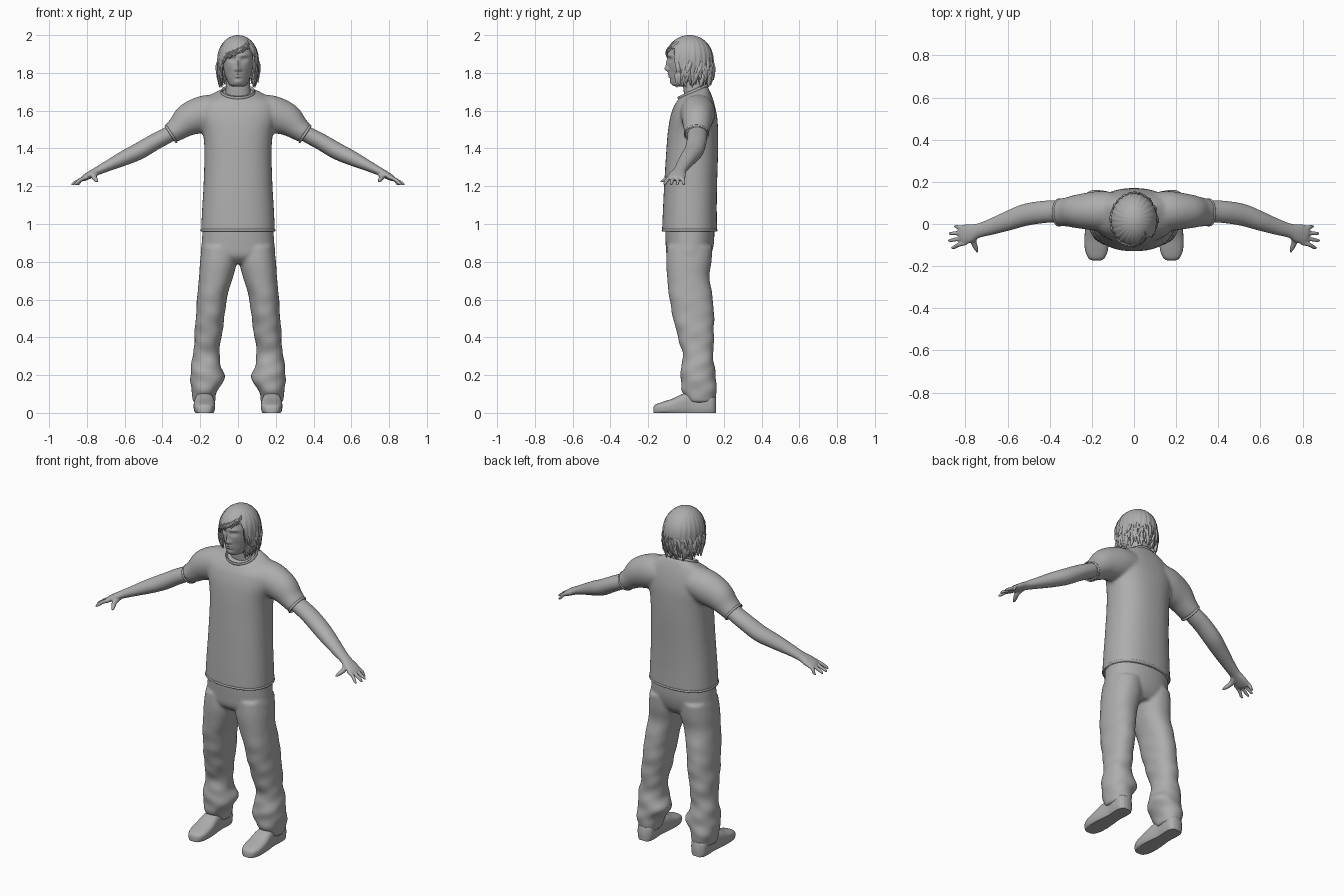
import bpy, bmesh, math, random
from mathutils import Vector

if "Cube" in bpy.data.objects:
    bpy.data.objects.remove(bpy.data.objects["Cube"])

random.seed(4)
TAU = 2 * math.pi
grey = bpy.data.materials.new("plain grey")
grey.diffuse_color = (0.42, 0.42, 0.42, 1)
grey.use_nodes = True
grey.node_tree.nodes["Principled BSDF"].inputs["Base Color"].default_value = grey.diffuse_color


def spline(rows, k):
    """Catmull-Rom through rows of numbers."""
    out = []
    for i in range(len(rows) - 1):
        a, b, c, d = (rows[max(i - 1, 0)], rows[i], rows[i + 1], rows[min(i + 2, len(rows) - 1)])
        for s in range(k):
            t = s / k
            out.append([0.5 * (2 * q + (r - p) * t + (2 * p - 5 * q + 4 * r - w) * t * t
                               + (3 * q - p - 3 * r + w) * t ** 3) for p, q, r, w in zip(a, b, c, d)])
    return out + [list(rows[-1])]


def power(v, p):
    return math.copysign(abs(v) ** p, v)


def circle(n, p=1.0):
    return [(power(math.cos(TAU * i / n), p), power(math.sin(TAU * i / n), p)) for i in range(n)]


def loft(bm, rings, sides=(1,)):
    """Skin closed rings, cap the ends; sides (1, -1) also adds the mirrored copy."""
    for sx in sides:
        vs = [[bm.verts.new((sx * p[0], p[1], p[2])) for p in r] for r in rings]
        n = len(vs[0])
        for a, b in zip(vs, vs[1:]):
            for i in range(n):
                bm.faces.new((a[i], a[(i + 1) % n], b[(i + 1) % n], b[i]))
        bm.faces.new(vs[0])
        bm.faces.new(vs[-1])


def upright(rows, k=6, n=40, p=0.9, shape=None):
    """Stacked rings; rows are z, centre x, front y, back y, half width, tilt."""
    rings = []
    for z, cx, y0, y1, rx, tilt in spline(rows, k):
        ry, cy = (y1 - y0) / 2, (y0 + y1) / 2
        ring = [Vector((cx + rx * c, cy + ry * s, z + tilt * ry * s)) for c, s in circle(n, p)]
        rings.append([shape(v, cx, cy) for v in ring] if shape else ring)
    return rings


def tube(rows, k=5, n=16):
    """Rings square to a path; rows are x, y, z, half breadth, half thickness."""
    rows = spline(rows, k)
    pts = [Vector(r[:3]) for r in rows]
    ref = Vector((0, 1, 0)) if abs((pts[-1] - pts[0]).normalized().y) < 0.75 else Vector((1, 0, 0))
    rings = []
    for i, r in enumerate(rows):
        t = (pts[min(i + 1, len(pts) - 1)] - pts[max(i - 1, 0)]).normalized()
        v = (ref - t * ref.dot(t)).normalized()
        u = v.cross(t)
        rings.append([pts[i] + v * r[3] * c + u * r[4] * s for c, s in circle(n)])
    return rings


def finish(bm, name, voxel=0, smooth=0):
    bmesh.ops.recalc_face_normals(bm, faces=bm.faces)
    me = bpy.data.meshes.new(name)
    bm.to_mesh(me)
    bm.free()
    me.materials.append(grey)
    ob = bpy.data.objects.new(name, me)
    bpy.context.collection.objects.link(ob)
    bpy.ops.object.select_all(action='DESELECT')
    ob.select_set(True)
    bpy.context.view_layer.objects.active = ob
    bpy.ops.object.shade_smooth_by_angle(angle=math.radians(50))
    if voxel:
        m = ob.modifiers.new("blend", 'REMESH')
        m.mode, m.voxel_size, m.use_smooth_shade = 'VOXEL', voxel, True
        s = ob.modifiers.new("soften", 'SMOOTH')
        s.factor, s.iterations = 0.5, smooth
    return ob


# Shirt: torso and sleeves blended into one skin
bm = bmesh.new()
loft(bm, upright([(0.96, 0, -.127, .165, .196, 0), (1.08, 0, -.122, .163, .190, 0),
                  (1.22, 0, -.115, .165, .182, 0), (1.38, 0, -.105, .17, .178, 0),
                  (1.48, 0, -.097, .17, .185, 0), (1.56, 0, -.085, .166, .205, 0),
                  (1.625, 0, -.066, .152, .205, .05), (1.665, 0, -.05, .135, .17, .2),
                  (1.69, 0, -.042, .118, .118, .38), (1.698, 0, -.038, .108, .088, .44)], p=0.85))
loft(bm, tube([(.10, .062, 1.60, .09, .085), (.175, .062, 1.585, .093, .096), (.258, .06, 1.553, .082, .088),
               (.315, .057, 1.508, .07, .065), (.358, .055, 1.475, .064, .053)], n=28), (1, -1))
finish(bm, "shirt", 0.009, 7)

# Collar band, shirt hem and sleeve hems
bm = bmesh.new()


def band(centre, u, v, r, sides=(1,), p=1.0):
    for sx in sides:
        vs = []
        for c, s in circle(44, p):
            o = centre + u * c + v * s
            d = (o - centre).normalized()
            w = u.cross(v).normalized()
            vs.append([bm.verts.new(Vector((sx * q.x, q.y, q.z)))
                       for q in (o + d * r * a + w * r * 1.6 * b for a, b in circle(8))])
        for i in range(44):
            for j in range(8):
                a, b = vs[i], vs[(i + 1) % 44]
                bm.faces.new((a[j], a[(j + 1) % 8], b[(j + 1) % 8], b[j]))


band(Vector((0, .035, 1.699)), Vector((.086, 0, 0)), Vector((0, .073, .033)), .006)
band(Vector((0, .019, .967)), Vector((.194, 0, 0)), Vector((0, .144, 0)), .004, p=0.85)
band(Vector((.355, .055, 1.477)), Vector((.029, 0, .044)), Vector((0, .063, 0)), .004, (1, -1))
finish(bm, "shirt_hems")


# Trousers: hips and baggy legs with soft folds
def folds(v, cx, cy):
    a = math.atan2(v.y - cy, v.x - cx)
    low = max(0, min(1, (0.75 - v.z) / 0.5))
    k = 1 + low * (0.035 * math.sin(46 * v.z + 2 * a) + 0.02 * math.sin(75 * v.z - 3 * a + 1))
    return Vector((cx + (v.x - cx) * k, cy + (v.y - cy) * k, v.z))


bm = bmesh.new()
loft(bm, upright([(0.79, 0, -.06, .10, .14, 0), (0.83, 0, -.10, .13, .195, 0), (0.90, 0, -.108, .148, .192, 0),
                  (0.985, 0, -.11, .15, .186, 0)]))
loft(bm, upright([(.055, .178, .015, .15, .058, 0), (.09, .18, -.005, .157, .064, 0), (.13, .175, -.025, .162, .073, 0),
                  (.19, .16, -.03, .16, .09, 0), (.25, .17, -.022, .148, .08, 0), (.32, .167, -.02, .145, .068, 0),
                  (.42, .157, -.048, .148, .073, 0), (.52, .146, -.072, .148, .076, 0),
                  (.62, .136, -.09, .14, .08, 0), (.72, .116, -.1, .124, .09, 0),
                  (.80, .104, -.105, .135, .097, 0), (.88, .10, -.10, .14, .09, 0)], shape=folds), (1, -1))
finish(bm, "trousers", 0.009, 4)

# Shoes: flat-bottomed loft from toe to heel
bm = bmesh.new()
rings = []
for y, w, h in spline([(-.173, .018, .03), (-.162, .038, .044), (-.125, .054, .058), (-.07, .057, .076),
                       (-.02, .053, .1), (.04, .046, .115), (.1, .05, .115), (.14, .045, .1), (.158, .026, .08)], 4):
    rings.append([Vector((.178 + w * c, y, h / 2 + h / 2 * (s if s > 0 else max(-1, s * 1.5))))
                  for c, s in circle(28, 0.75)])
loft(bm, rings, (1, -1))
finish(bm, "shoes")

# Arms and hands with fingers
bm = bmesh.new()
loft(bm, tube([(.30, .058, 1.515, .05, .042), (.37, .06, 1.472, .052, .043), (.44, .056, 1.435, .053, .044),
               (.52, .042, 1.388, .052, .045), (.60, .014, 1.35, .046, .04), (.68, -.014, 1.312, .038, .03),
               (.74, -.032, 1.283, .034, .023), (.78, -.044, 1.262, .045, .02), (.815, -.052, 1.243, .046, .016),
               (.828, -.055, 1.235, .036, .01)], n=20), (1, -1))
for y0, x1, y1 in ((-.018, .855, -.012), (-.042, .88, -.045), (-.066, .882, -.078), (-.09, .868, -.112)):
    loft(bm, tube([(.795, y0, 1.25, .011, .011), (.83, (y0 * 2 + y1) / 3, 1.236, .0105, .0105),
                   (x1 - .012, y1, 1.215, .0085, .0085), (x1, y1, 1.206, .004, .004)], n=10), (1, -1))
loft(bm, tube([(.75, -.045, 1.272, .016, .016), (.762, -.08, 1.25, .015, .015),
               (.75, -.115, 1.232, .011, .011), (.742, -.136, 1.223, .004, .004)], n=10), (1, -1))
finish(bm, "arms", 0.0045, 4)

# Neck
bm = bmesh.new()
loft(bm, upright([(1.64, 0, -.005, .11, .075, 0), (1.70, 0, -.012, .1, .066, 0), (1.79, 0, -.02, .09, .062, 0)]))
finish(bm, "neck")


# Head with modelled face
def face(v, cx, cy):
    if v.y > 0:
        return v
    def bump(x, z, sx, sz):
        return math.exp(-((abs(v.x) - x) / sx) ** 2 - ((v.z - z) / sz) ** 2)
    d = .020 * bump(0, 1.82, .013, .014) + .012 * bump(0, 1.848, .009, .022)
    d += .006 * bump(.014, 1.815, .007, .007) - .013 * bump(.033, 1.872, .018, .011)
    d += .006 * bump(.033, 1.893, .022, .008) + .005 * bump(.033, 1.871, .013, .006)
    d += .009 * bump(0, 1.793, .022, .006) + .009 * bump(0, 1.780, .02, .006) - .005 * bump(0, 1.7865, .024, .002)
    d += .006 * bump(0, 1.752, .02, .012) - .005 * bump(.048, 1.80, .018, .025)
    return Vector((v.x, v.y - d, v.z))


bm = bmesh.new()
loft(bm, upright([(1.728, 0, -.055, .03, .026, 0), (1.736, 0, -.073, .06, .044, 0), (1.755, 0, -.08, .085, .056, 0),
                  (1.80, 0, -.089, .10, .072, 0), (1.85, 0, -.095, .115, .08, 0), (1.9, 0, -.098, .12, .083, 0),
                  (1.95, 0, -.08, .10, .072, 0), (1.98, 0, -.04, .06, .04, 0)], k=9, n=84, p=0.95, shape=face))
finish(bm, "head")

# Ears
bm = bmesh.new()
loft(bm, tube([(.078, .018, 1.825, .008, .006), (.086, .022, 1.845, .015, .008), (.09, .025, 1.872, .019, .009),
               (.088, .028, 1.89, .008, .005)], n=12), (1, -1))
finish(bm, "ears")


# Hair: grooved cap with a swept fringe, long at the sides and back
def hair_point(a, z, grow=0.0):
    if z > 1.87:
        s = math.sqrt(max(0, 1 - ((z - 1.87) / .13) ** 2))
    else:
        t = (1.87 - z) / .14
        s = 1 + .08 * t - .24 * t * t
    return Vector(((.109 * s + grow) * math.sin(a), .018 - (.127 * s + grow) * math.cos(a), z))


def hairline(a):
    f = max(0, min(1, (abs(a) - .72) / .42))
    f = f * f * (3 - 2 * f)
    front = 1.903 + .42 * .112 * math.sin(a)
    long = 1.762 + .012 * math.sin(17 * a) + .01 * math.sin(29 * a + 1)
    return front * (1 - f) + long * f


bm = bmesh.new()
N, M = 120, 26
cols = []
crown = bm.verts.new((0, .018, 2.0))
for i in range(N):
    a = -math.pi + TAU * i / N
    col = [crown]
    for j in range(1, M + 1):
        t = j / M
        p = hair_point(a, 2.0 - (2.0 - hairline(a)) * t * t,
                       .0022 * t * math.sin(24 * a + 5 * t) + .0015 * t * math.sin(41 * a - 4 * t))
        col.append(bm.verts.new(p))
    cols.append(col)
for i in range(N):
    a, b = cols[i], cols[(i + 1) % N]
    bm.faces.new((crown, a[1], b[1]))
    for j in range(1, M):
        bm.faces.new((a[j], a[j + 1], b[j + 1], b[j]))
cap = finish(bm, "hair_cap")
m = cap.modifiers.new("thickness", 'SOLIDIFY')
m.thickness, m.offset = 0.01, -1

# Loose hair locks around the sides and back, then along the fringe
bm = bmesh.new()


def lock(a0, z0, a1, z1, flip, r):
    rows = []
    for t, w in ((0, .3), (.35, 1), (.7, .75), (1, .08)):
        p = hair_point(a0 + (a1 - a0) * t, z0 + (z1 - z0) * t, -.004 + .004 * t + flip * t ** 3)
        rows.append((*p, r * w, r * w * .8))
    loft(bm, tube(rows, k=3, n=7))


for i in range(84):
    a = .95 + (TAU - 1.9) * (i + random.random()) / 84
    z = random.uniform(1.80, 1.875)
    lock(a, z, a + random.uniform(-.2, .2), max(1.722, z - random.uniform(.06, .1)),
         random.uniform(-.012, .014), random.uniform(.009, .014))
for i in range(12):
    a = .62 - 1.45 * i / 11
    z = hairline(a)
    lock(a + .22, z + .04, a - .14, z - random.uniform(.004, .016), -.002, .009)
finish(bm, "hair_locks")
